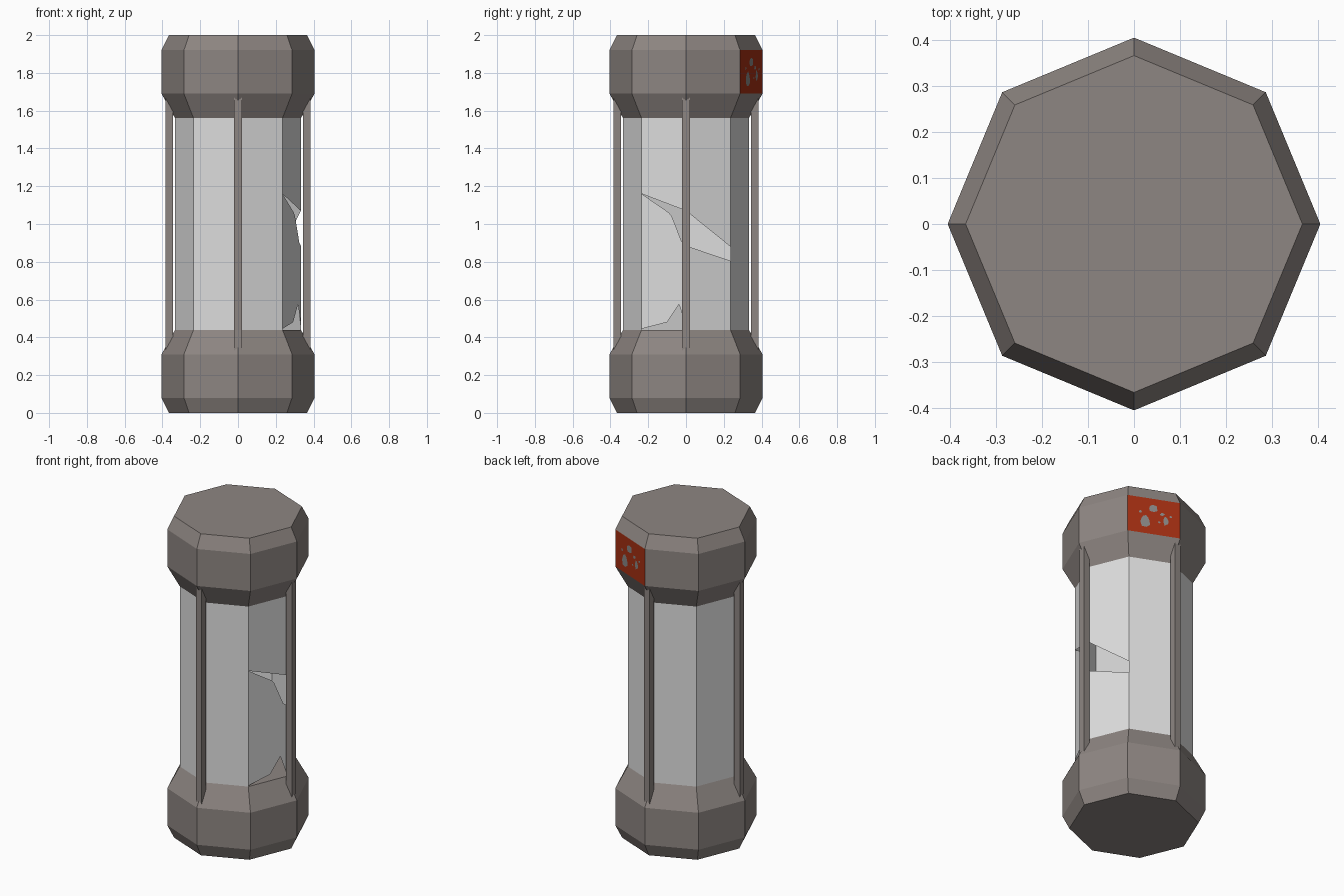
import bpy, bmesh, math, random
from mathutils import Vector

if "Cube" in bpy.data.objects:
    bpy.data.objects.remove(bpy.data.objects["Cube"])

random.seed(4)
SIDES = 8


def material(name, rgb):
    m = bpy.data.materials.new(name)
    m.diffuse_color = (*rgb, 1)
    m.use_nodes = True
    m.node_tree.nodes["Principled BSDF"].inputs["Base Color"].default_value = m.diffuse_color
    return m


METAL = material("warm grey metal", (0.27, 0.238, 0.223))
GLASS = material("pale glass", (0.73, 0.73, 0.73))
ORANGE = material("rust orange paint", (0.376, 0.028, 0.006))
CHIP = material("chipped grey", (0.25, 0.245, 0.24))


def ring_point(r, i, z):
    a = math.tau * i / SIDES
    return Vector((r * math.cos(a), r * math.sin(a), z))


def finish(name, bm, mats):
    bmesh.ops.remove_doubles(bm, verts=bm.verts, dist=1e-5)
    bmesh.ops.recalc_face_normals(bm, faces=bm.faces)
    me = bpy.data.meshes.new(name)
    bm.to_mesh(me)
    bm.free()
    for m in mats:
        me.materials.append(m)
    ob = bpy.data.objects.new(name, me)
    bpy.context.collection.objects.link(ob)
    return ob


def polygon(bm, pts):
    return bm.faces.new([bm.verts.new(p) for p in pts])


# End caps: octagonal turned profile, mirrored for the top
PROFILE = [(0.366, 0.0), (0.405, 0.08), (0.405, 0.31), (0.333, 0.44)]


def cap(name, flip):
    bm = bmesh.new()
    rings = [[bm.verts.new(ring_point(r, i, 2 - z if flip else z)) for i in range(SIDES)]
             for r, z in PROFILE]
    for a, b in zip(rings, rings[1:]):
        for i in range(SIDES):
            j = (i + 1) % SIDES
            bm.faces.new((a[i], a[j], b[j], b[i]))
    bm.faces.new(rings[0])
    bm.faces.new(rings[-1])
    # Painted panel: the straight band face pointing at 67.5 degrees on top
    if flip:
        for f in bm.faces:
            c = f.calc_center_median()
            angle = math.degrees(math.atan2(c.y, c.x))
            if 1.7 < c.z < 1.9 and abs(angle - 67.5) < 5:
                f.material_index = 1
    return finish(name, bm, [METAL, ORANGE])


cap("bottom_cap", False)
cap("top_cap", True)

# Glass tube: six whole panes and two broken ones
R, Z0, Z1 = 0.333, 0.44, 1.56
H = R * math.sqrt(0.5)


def broken(y, z):
    """Point on the two panes facing +x, from its y and z."""
    return Vector((R - (R - H) * abs(y) / H, y, z))


bm = bmesh.new()
for i in range(1, 7):
    polygon(bm, [ring_point(R, i, Z0), ring_point(R, i + 1, Z0),
                 ring_point(R, i + 1, Z1), ring_point(R, i, Z1)])
shards = [
    [(-H, Z1), (-H, 1.16), (0, 1.07), (0, Z1)],
    [(-H, 1.16), (-H, 0.445), (-0.10, 0.48), (-0.037, 0.575), (0, 0.46),
     (0, 0.885), (-0.02, 0.90), (-0.075, 1.04), (-0.09, 1.06)],
    [(0, Z1), (0, 1.07), (H, 0.88), (H, Z1)],
    [(0, 0.885), (0, Z0), (H, Z0), (H, 0.805)],
]
for s in shards:
    polygon(bm, [broken(y, z) for y, z in s])
finish("glass_tube", bm, [GLASS])

# Four square guard rods
for k, side in enumerate(("right", "back", "left", "front")):
    bm = bmesh.new()
    bmesh.ops.create_cube(bm, size=1)
    a = k * math.pi / 2
    for v in bm.verts:
        r, w, z = 0.365 + v.co.x * 0.04, v.co.y * 0.04, 1 + v.co.z * 1.39
        v.co = (r * math.cos(a) - w * math.sin(a), r * math.sin(a) + w * math.cos(a), z)
    finish(side + "_rod", bm, [METAL])

# Paint chips: thin jagged flakes on the orange panel (u, v, half width, half height)
P, Q = ring_point(0.405, 1, 1.69), ring_point(0.405, 2, 1.69)
out = Vector((math.cos(math.radians(67.5)), math.sin(math.radians(67.5)), 0)) * 0.002
bm = bmesh.new()
for u, v, w, h in [(0.33, 0.36, 0.12, 0.19), (0.48, 0.74, 0.11, 0.11), (0.73, 0.42, 0.05, 0.15),
                   (0.66, 0.60, 0.05, 0.05), (0.24, 0.58, 0.03, 0.04), (0.82, 0.56, 0.03, 0.04),
                   (0.60, 0.36, 0.03, 0.03)]:
    pts = []
    for n in range(9):
        t, k = math.tau * n / 9, random.uniform(0.6, 1.1)
        p = P.lerp(Q, u + w * k * math.cos(t)) + out
        p.z += 0.23 * (v + h * k * math.sin(t))
        pts.append(p)
    polygon(bm, pts)
finish("paint_chips", bm, [CHIP])
